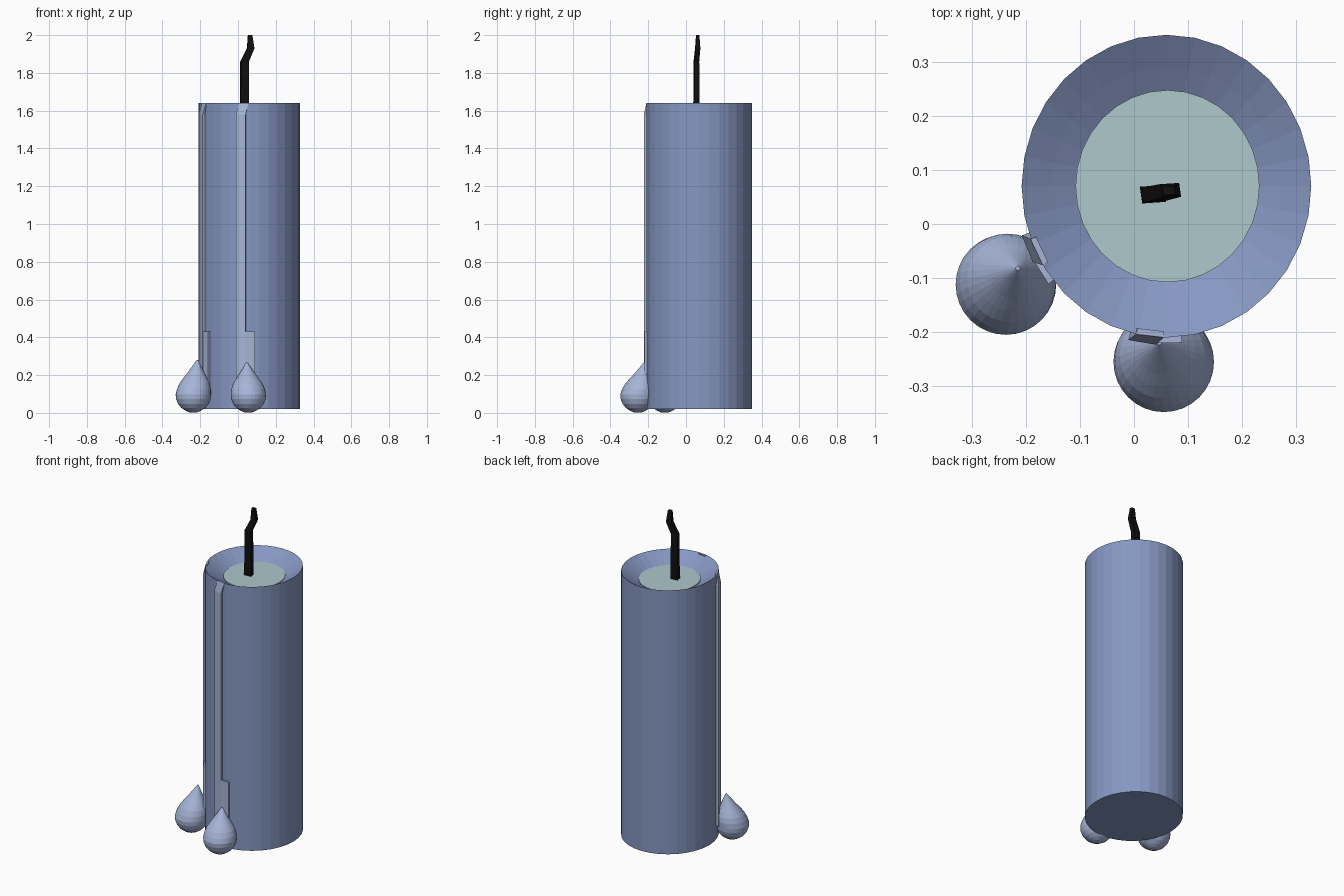
import bpy, bmesh
from math import sin, cos, pi, radians

if "Cube" in bpy.data.objects:
    bpy.data.objects.remove(bpy.data.objects["Cube"])

CX, CY, RX, RY = 0.06, 0.07, 0.268, 0.28   # candle centre and radii


def material(name, rgb):
    m = bpy.data.materials.new(name)
    m.diffuse_color = (*rgb, 1)
    m.use_nodes = True
    m.node_tree.nodes["Principled BSDF"].inputs["Base Color"].default_value = m.diffuse_color
    return m


WAX = material("wax", (0.24, 0.31, 0.54))
DRIP = material("drip_wax", (0.38, 0.46, 0.68))
POOL = material("melted_wax", (0.42, 0.58, 0.60))
BLACK = material("burnt_wick", (0.005, 0.005, 0.005))


def loft(name, rings, mat):
    """Skin closed rings of points and cap both ends."""
    bm = bmesh.new()
    vs = [[bm.verts.new(p) for p in ring] for ring in rings]
    n = len(vs[0])
    for a, b in zip(vs, vs[1:]):
        for i in range(n):
            j = (i + 1) % n
            bm.faces.new((a[i], a[j], b[j], b[i]))
    bm.faces.new(vs[0][::-1])
    bm.faces.new(vs[-1])
    bmesh.ops.recalc_face_normals(bm, faces=bm.faces)
    me = bpy.data.meshes.new(name)
    bm.to_mesh(me)
    bm.free()
    me.materials.append(mat)
    ob = bpy.data.objects.new(name, me)
    bpy.context.collection.objects.link(ob)
    return ob


def ellipse(x, y, z, rx, ry, n=32, turn=0):
    return [(x + rx * cos(turn + 2 * pi * i / n), y + ry * sin(turn + 2 * pi * i / n), z)
            for i in range(n)]


# Candle body with a dished top
loft("candle_body", [ellipse(CX, CY, z, RX * s, RY * s) for s, z in
                     [(1, 0.02), (1, 1.64), (0.79, 1.605), (0.63, 1.58), (0.4, 1.57)]], WAX)

# Pool of melted wax
loft("wax_pool", [ellipse(CX + 0.002, CY, z, RX * 0.635, RY * 0.635) for z in (1.575, 1.586)], POOL)

# Bent wick
path = [(0.035, 0.055, 1.575, 0.024, 0.017), (0.035, 0.055, 1.86, 0.023, 0.015),
        (0.067, 0.062, 1.93, 0.020, 0.014), (0.064, 0.062, 2.0, 0.012, 0.009)]
loft("wick", [ellipse(x, y, z, rx * 1.3, ry * 1.3, 4, pi / 4 + 0.1) for x, y, z, rx, ry in path], BLACK)


def wall(deg, s, z):
    """Point on the candle wall, angle measured from the front."""
    a = radians(deg)
    return (CX + RX * s * sin(a), CY - RY * s * cos(a), z)


def strip(a0, a1, s, z):
    return [wall(a0, s, z), wall(a1, s, z), wall(a1, 0.96, z), wall(a0, 0.96, z)]


# Wax runs down the side: narrow run, wider foot, hanging drop
DROP = [(0.02, 0.002), (0.042, 0.012), (0.064, 0.027), (0.081, 0.048), (0.091, 0.074),
        (0.093, 0.098), (0.089, 0.126), (0.079, 0.153), (0.063, 0.178), (0.045, 0.203),
        (0.027, 0.23), (0.013, 0.252), (0.004, 0.266)]
for tag, turn, x, y, tx, ty, top in [("front", 0, 0.055, -0.255, -0.008, 0.035, 0.266),
                                     ("side", -57.5, -0.237, -0.112, 0.022, 0.03, 0.28)]:
    a, b, c = turn - 14.5, turn - 4, turn + 6
    loft(tag + "_wax_run", [strip(a, b, 1.05, 0.1), strip(a, b, 1.05, 1.58),
                            strip(a + 2.5, b + 3, 1.0, 1.64)], DRIP)
    loft(tag + "_wax_run_foot", [strip(b, c, 1.04, 0.1), strip(b, c, 1.04, 0.43)], DRIP)
    rings = []
    for r, z in DROP:
        k = max(0, (z - 0.098) / 0.168)          # tip leans towards the candle
        rings.append(ellipse(x + tx * k, y + ty * k, z + (top - 0.266) * k, r, r))
    loft(tag + "_wax_drop", rings, DRIP)
